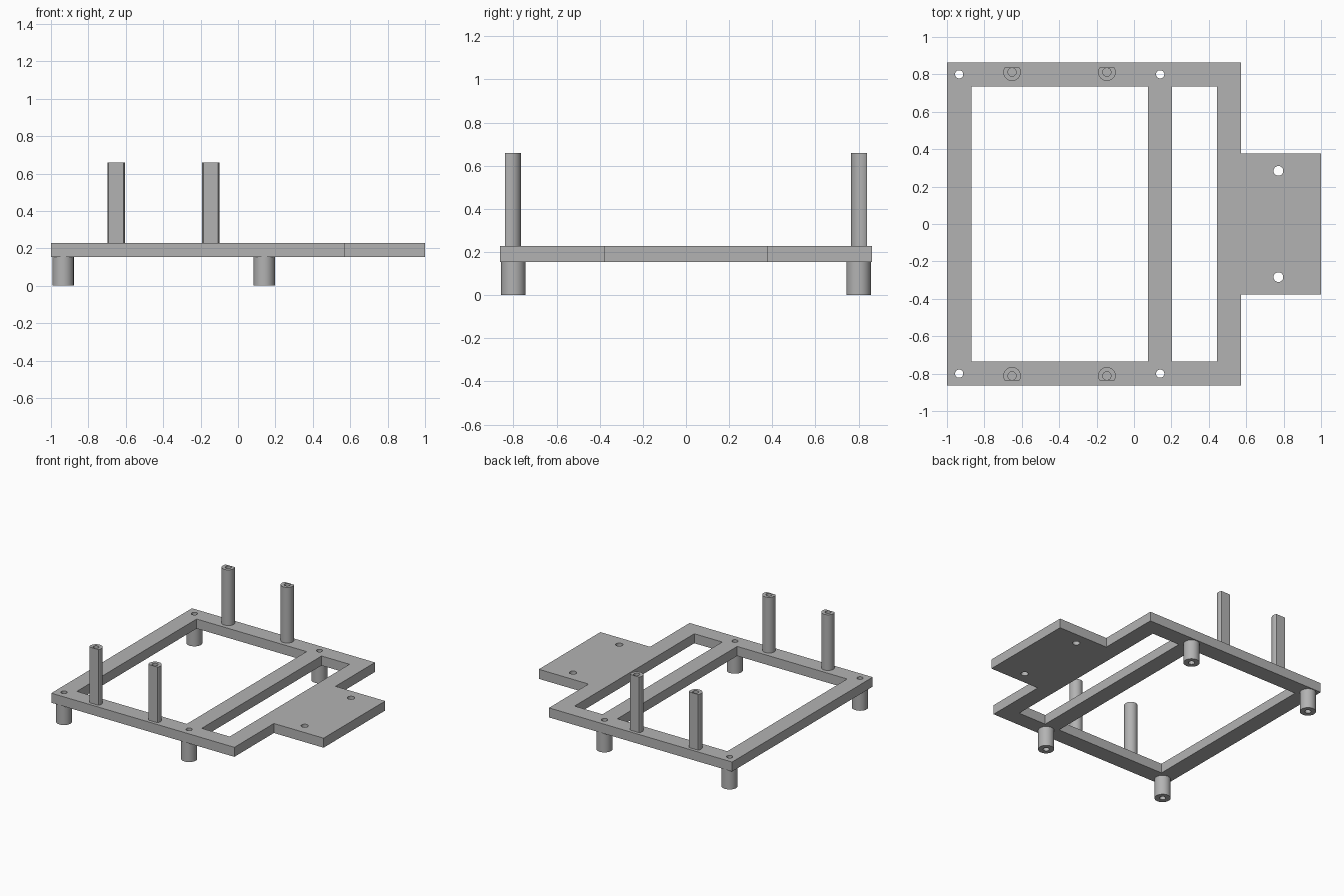
import bpy, bmesh, math

cube = bpy.data.objects.get("Cube")
if cube:
    bpy.data.objects.remove(cube, do_unlink=True)

grey = bpy.data.materials.new("plain grey")
grey.use_nodes = True
colour = (0.45, 0.45, 0.45, 1)
grey.diffuse_color = colour
grey.node_tree.nodes["Principled BSDF"].inputs["Base Color"].default_value = colour

PLATE_BOTTOM, PLATE_TOP, POST_TOP = 0.154, 0.228, 0.66
HOLE = 0.022


def arc(x, y, r, start=0, end=2 * math.pi, n=40, closed=True):
    steps = n if closed else n - 1
    return [(x + r * math.cos(start + (end - start) * i / steps),
             y + r * math.sin(start + (end - start) * i / steps)) for i in range(n)]


def rect(x0, x1, y):
    return [(x0, -y), (x1, -y), (x1, y), (x0, y)]


def prism(name, loops, z0, z1):
    """Extrude a filled outline; loops after the first are holes."""
    curve = bpy.data.curves.new(name, 'CURVE')
    curve.dimensions = '2D'
    curve.fill_mode = 'BOTH'
    curve.extrude = (z1 - z0) / 2
    for loop in loops:
        spline = curve.splines.new('POLY')
        spline.points.add(len(loop) - 1)
        for point, (x, y) in zip(spline.points, loop):
            point.co = (x, y, 0, 1)
        spline.use_cyclic_u = True
    helper = bpy.data.objects.new(name + "_outline", curve)
    bpy.context.collection.objects.link(helper)
    graph = bpy.context.evaluated_depsgraph_get()
    mesh = bpy.data.meshes.new_from_object(helper.evaluated_get(graph))
    bpy.data.objects.remove(helper, do_unlink=True)
    bpy.data.curves.remove(curve)

    # Weld the caps to the walls and move to height
    bm = bmesh.new()
    bm.from_mesh(mesh)
    bmesh.ops.remove_doubles(bm, verts=bm.verts, dist=0.0001)
    bmesh.ops.recalc_face_normals(bm, faces=bm.faces)
    bmesh.ops.translate(bm, verts=bm.verts, vec=(0, 0, (z0 + z1) / 2))
    bm.to_mesh(mesh)
    bm.free()
    mesh.materials.clear()
    mesh.materials.append(grey)
    obj = bpy.data.objects.new(name, mesh)
    bpy.context.collection.objects.link(obj)
    bpy.ops.object.select_all(action='DESELECT')
    obj.select_set(True)
    bpy.context.view_layer.objects.active = obj
    bpy.ops.object.shade_smooth_by_angle(angle=math.radians(30))
    return obj


leg_spots = [(x, y) for x in (-0.935, 0.14) for y in (-0.8, 0.8)]

# Frame plate with side tab, two windows and screw holes
outline = [(-1, -0.863), (0.573, -0.863), (0.573, -0.378), (1, -0.378),
           (1, 0.378), (0.573, 0.378), (0.573, 0.863), (-1, 0.863)]
holes = [rect(-0.87, 0.075, 0.735), rect(0.203, 0.443, 0.735)]
holes += [arc(x, y, HOLE) for x, y in leg_spots]
holes += [arc(0.772, y, 0.026) for y in (-0.284, 0.284)]
prism("frame_plate", [outline] + holes, PLATE_BOTTOM, PLATE_TOP)

# Round hollow legs
for x, y in leg_spots:
    name = ("front" if y < 0 else "back") + ("_right_leg" if x < -0.5 else "_left_leg")
    prism(name, [arc(x, y, 0.057), arc(x, y, HOLE)], 0, PLATE_BOTTOM)

# Hollow posts with a flat on the outward side
flat = math.asin(0.026 / 0.047)
for x in (-0.652, -0.145):
    for side in (-1, 1):
        y = 0.812 * side
        profile = arc(x, y, 0.047, side * (math.pi - flat),
                      side * (2 * math.pi + flat), 30, False)
        name = ("front" if side < 0 else "back") + ("_right_post" if x < -0.5 else "_left_post")
        prism(name, [profile, arc(x, y, HOLE)], PLATE_TOP, POST_TOP)
